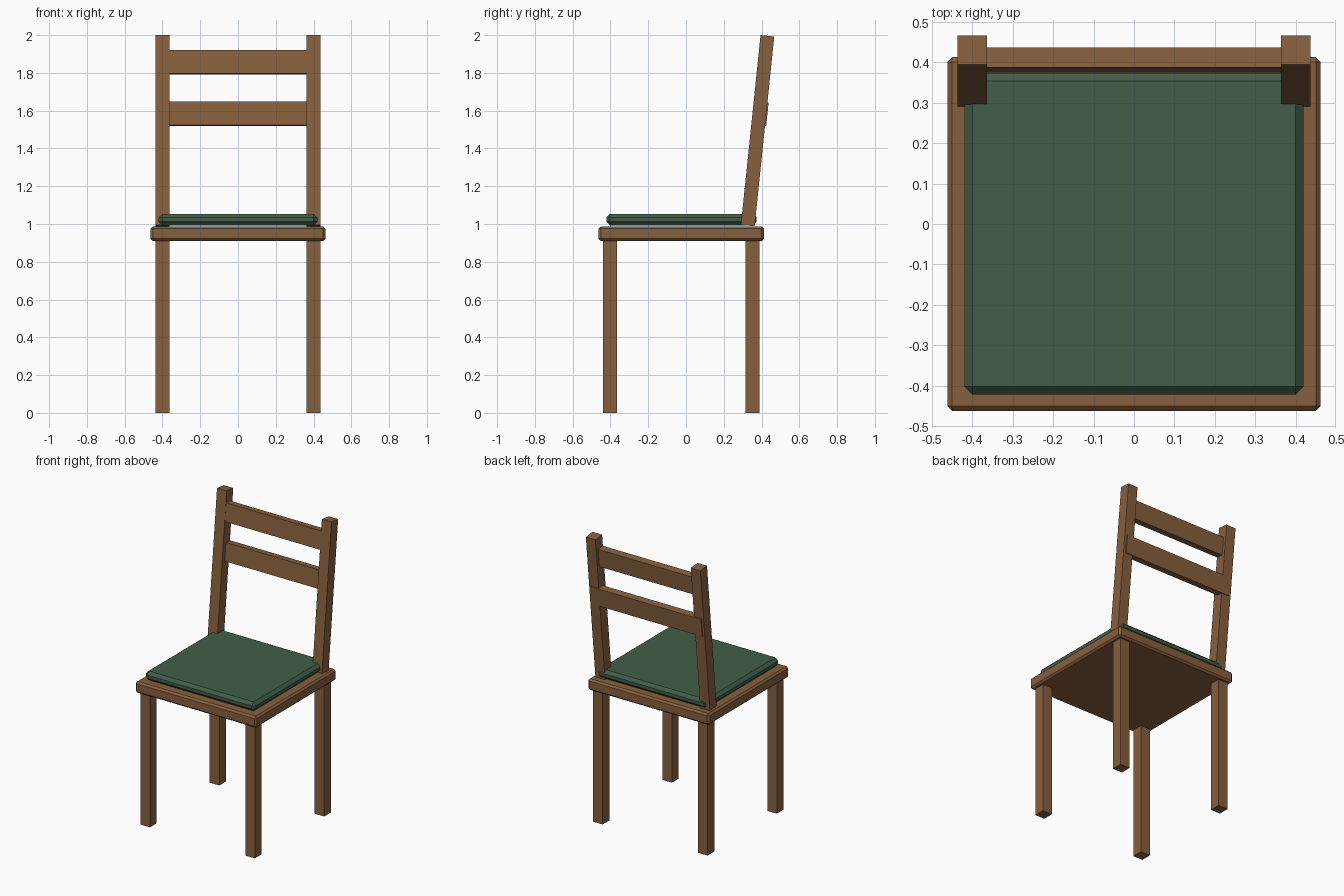
import bpy
import math

if "Cube" in bpy.data.objects:
    bpy.data.objects.remove(bpy.data.objects["Cube"])

def material(name, color):
    m = bpy.data.materials.new(name)
    m.diffuse_color = (*color, 1)
    m.use_nodes = True
    m.node_tree.nodes["Principled BSDF"].inputs["Base Color"].default_value = m.diffuse_color
    return m

wood = material("brown wood", (0.245, 0.117, 0.048))
fabric = material("green fabric", (0.053, 0.113, 0.064))
LEAN = math.radians(-5.9)

def box(name, center, size, mat, lean=0.0, bevel=0.0):
    bpy.ops.mesh.primitive_cube_add(size=1, location=center)
    ob = bpy.context.object
    ob.name = name
    ob.scale = size
    bpy.ops.object.transform_apply(location=False, rotation=False, scale=True)
    ob.rotation_euler.x = lean
    ob.data.materials.append(mat)
    if bevel:
        mod = ob.modifiers.new("chamfer", "BEVEL")
        mod.width = bevel
        mod.segments = 1
    return ob

# Seat board and cushion
box("seat", (0, -0.025, 0.949), (0.924, 0.876, 0.078), wood, bevel=0.012)
box("cushion", (0, -0.024, 1.023), (0.84, 0.796, 0.062), fabric, bevel=0.02)

# Legs and leaning back posts
for side, x in (("left", -0.4), ("right", 0.4)):
    box(f"front_leg_{side}", (x, -0.403, 0.457), (0.073, 0.073, 0.914), wood)
    box(f"back_leg_{side}", (x, 0.352, 0.457), (0.073, 0.073, 0.914), wood)
    box(f"back_post_{side}", (x, 0.379, 1.494), (0.073, 0.073, 1.01), wood, lean=LEAN)

# Backrest slats
for name, z in (("upper_slat", 1.856), ("lower_slat", 1.583)):
    box(name, (0, 0.406, z), (0.84, 0.05, 0.125), wood, lean=LEAN)
